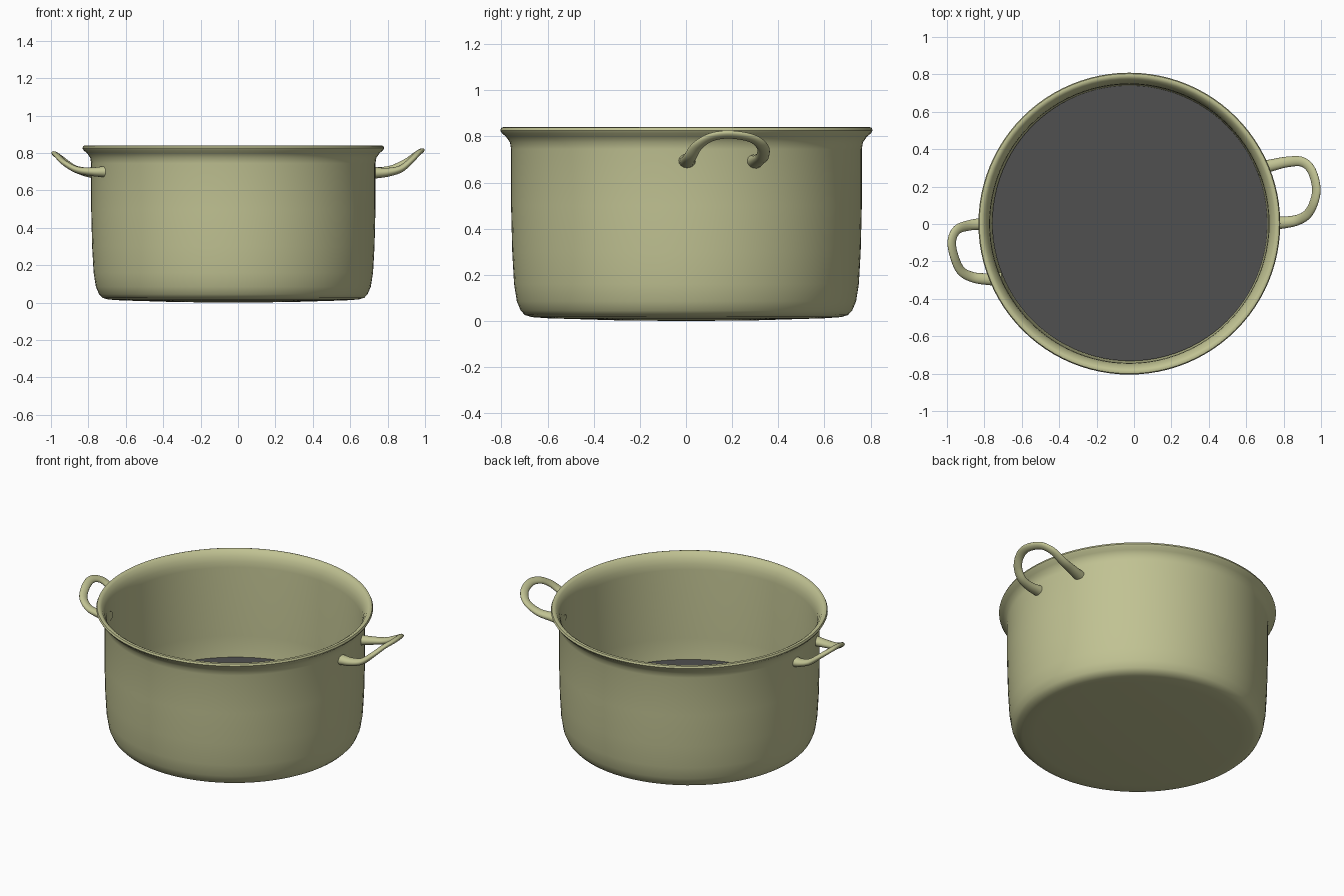
import bpy, bmesh, math
from mathutils import Vector

if "Cube" in bpy.data.objects:
    bpy.data.objects.remove(bpy.data.objects["Cube"])


def material(name, color):
    m = bpy.data.materials.new(name)
    m.diffuse_color = color
    m.use_nodes = True
    m.node_tree.nodes["Principled BSDF"].inputs["Base Color"].default_value = m.diffuse_color
    return m


olive = material("olive_enamel", (0.53, 0.54, 0.29, 1))
dark = material("dark_grey", (0.08, 0.08, 0.08, 1))


def finish(bm, name, mat, angle=50):
    bmesh.ops.recalc_face_normals(bm, faces=bm.faces)
    me = bpy.data.meshes.new(name)
    bm.to_mesh(me)
    bm.free()
    ob = bpy.data.objects.new(name, me)
    bpy.context.collection.objects.link(ob)
    me.materials.append(mat)
    bpy.ops.object.select_all(action='DESELECT')
    ob.select_set(True)
    bpy.context.view_layer.objects.active = ob
    bpy.ops.object.shade_smooth_by_angle(angle=math.radians(angle))
    return ob


def lathe(name, profile, center, mat, steps=96):
    bm = bmesh.new()
    vs = [bm.verts.new((r, 0, z)) for r, z in profile]
    edges = [bm.edges.new(p) for p in zip(vs, vs[1:])]
    bmesh.ops.spin(bm, geom=vs + edges, cent=(0, 0, 0), axis=(0, 0, 1),
                   angle=math.tau, steps=steps)
    bmesh.ops.remove_doubles(bm, verts=bm.verts, dist=1e-5)
    ob = finish(bm, name, mat)
    ob.location = center
    return ob


def spline(pts, sub=6):
    # Catmull-Rom samples through the path points
    p = [Vector(q) for q in pts]
    p = [2 * p[0] - p[1]] + p + [2 * p[-1] - p[-2]]
    out = []
    for a, b, c, d in zip(p, p[1:], p[2:], p[3:]):
        for i in range(sub):
            t = i / sub
            out.append(0.5 * (2 * b + (c - a) * t + (2 * a - 5 * b + 4 * c - d) * t * t
                              + (3 * b - a - 3 * c + d) * t ** 3))
    return out + [p[-2]]


def handle(name, pts, normal, sides=16):
    # flattened tube: thick round feet, thin strap in the middle
    path = spline(pts)
    n = len(path)
    bm = bmesh.new()
    rings = []
    for i, c in enumerate(path):
        tan = (path[min(i + 1, n - 1)] - path[max(i - 1, 0)]).normalized()
        side = tan.cross(normal).normalized()
        up = side.cross(tan)
        k = abs(2 * i / (n - 1) - 1) ** 2.5
        w, t = 0.025 + 0.012 * k, 0.014 + 0.017 * k
        rings.append([bm.verts.new(c + side * w * math.cos(a) + up * t * math.sin(a))
                      for a in (math.tau * j / sides for j in range(sides))])
    for r, s in zip(rings, rings[1:]):
        for j in range(sides):
            m = (j + 1) % sides
            bm.faces.new((r[j], r[m], s[m], s[j]))
    bm.faces.new(rings[0])
    bm.faces.new(rings[-1])
    return finish(bm, name, olive)


# Pot body: outer wall, flared lip, inner wall
lathe("pot_body", [
    (0, 0), (0.3, 0.003), (0.6, 0.012), (0.67, 0.017), (0.70, 0.026), (0.718, 0.045),
    (0.735, 0.085), (0.747, 0.16), (0.755, 0.3), (0.76, 0.5), (0.76, 0.745),
    (0.765, 0.775), (0.783, 0.80), (0.800, 0.814), (0.807, 0.826), (0.802, 0.838),
    (0.79, 0.841), (0.775, 0.832), (0.758, 0.805), (0.748, 0.775), (0.745, 0.74),
    (0.743, 0.3), (0.738, 0.15), (0.72, 0.075), (0.69, 0.04), (0.6, 0.028), (0, 0.02),
], (-0.025, 0.002, 0), olive)

# Dark disc inside the pot
lathe("inner_floor", [(0, 0), (0.737, 0)], (-0.021, 0.005, 0.165), dark)

# Handles
handle("right_handle", [
    (0.66, 0.295, 0.69), (0.74, 0.315, 0.70), (0.82, 0.332, 0.715), (0.90, 0.332, 0.755),
    (0.95, 0.285, 0.792), (0.975, 0.19, 0.808), (0.96, 0.11, 0.797), (0.925, 0.05, 0.76),
    (0.87, 0.02, 0.715), (0.80, 0.008, 0.697), (0.73, 0.005, 0.694)],
    Vector((-0.5, 0, 0.86)))
handle("left_handle", [
    (-0.708, -0.295, 0.70), (-0.78, -0.295, 0.70), (-0.86, -0.285, 0.71),
    (-0.925, -0.25, 0.745), (-0.962, -0.17, 0.781), (-0.974, -0.09, 0.792),
    (-0.945, -0.03, 0.77), (-0.88, -0.007, 0.72), (-0.82, 0, 0.70), (-0.775, 0, 0.695)],
    Vector((0.5, 0, 0.86)))
